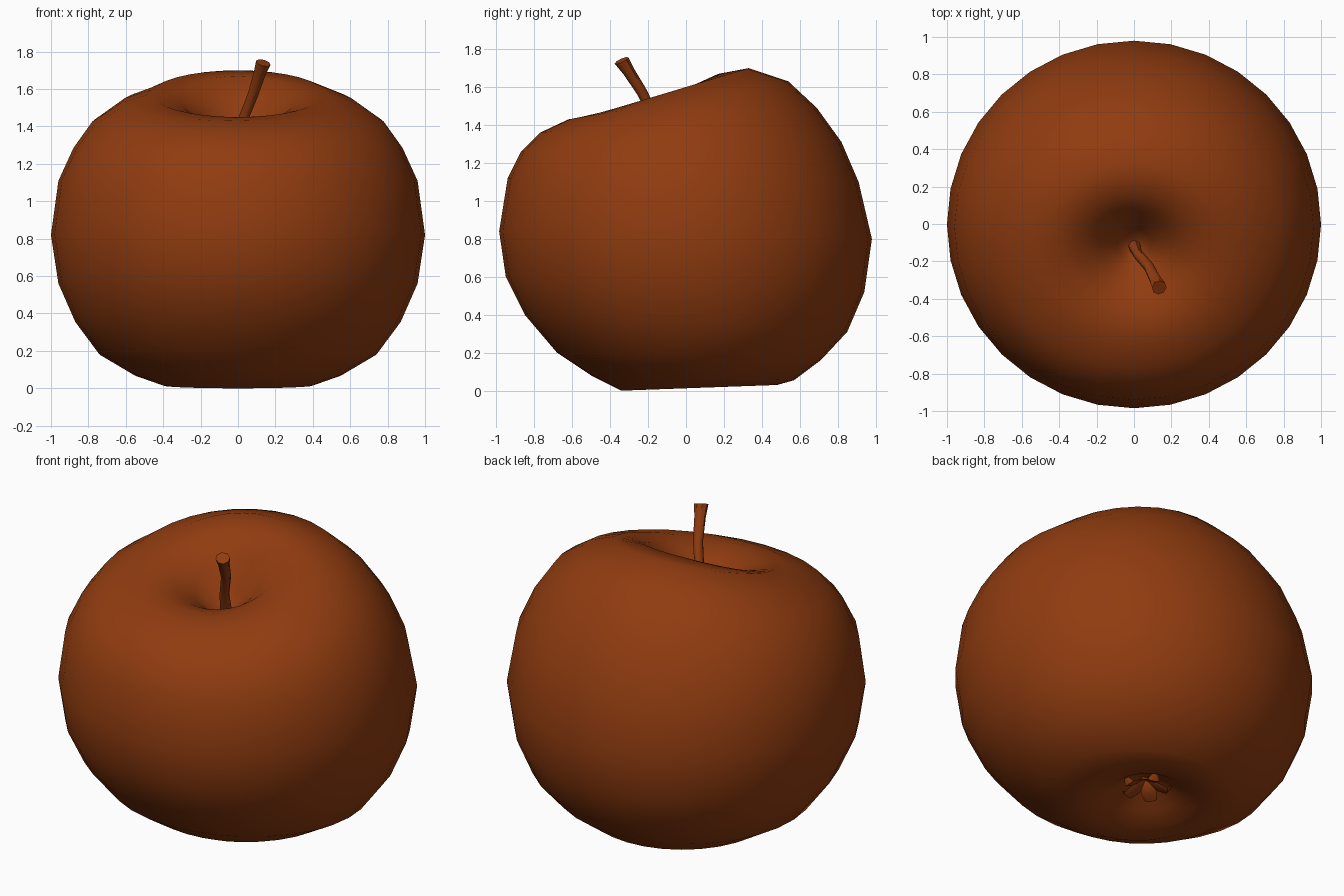
import bpy
import bmesh
import math
from mathutils import Vector

# Remove the default object
default_cube = bpy.data.objects.get("Cube")
if default_cube:
    bpy.data.objects.remove(default_cube, do_unlink=True)

# One warm brown skin colour for the whole fruit
brown = bpy.data.materials.new("warm_brown")
brown.use_nodes = True
colour = (0.28, 0.045, 0.005, 1)
brown.diffuse_color = colour
shader = brown.node_tree.nodes["Principled BSDF"]
shader.inputs["Base Color"].default_value = colour
shader.inputs["Roughness"].default_value = 0.8


def ellipse(centre, side, depth, segments):
    """Points of a ring spanned by two half axes."""
    angles = [math.tau * index / segments for index in range(segments)]
    return [centre + side * math.cos(a) + depth * math.sin(a) for a in angles]


def finish(name, mesh_builder, sharp_angle):
    """Turn a bmesh into a smooth shaded, coloured object."""
    bmesh.ops.recalc_face_normals(mesh_builder, faces=mesh_builder.faces)
    mesh = bpy.data.meshes.new(name)
    mesh_builder.to_mesh(mesh)
    mesh_builder.free()
    mesh.materials.append(brown)
    part = bpy.data.objects.new(name, mesh)
    bpy.context.collection.objects.link(part)
    bpy.ops.object.select_all(action="DESELECT")
    part.select_set(True)
    bpy.context.view_layer.objects.active = part
    bpy.ops.object.shade_smooth_by_angle(angle=math.radians(sharp_angle))
    return part


def loft(name, rings, sharp_angle):
    """Skin a stack of rings and close both ends."""
    builder = bmesh.new()
    loops = [[builder.verts.new(point) for point in ring] for ring in rings]
    for lower, upper in zip(loops, loops[1:]):
        for index in range(len(lower)):
            following = (index + 1) % len(lower)
            builder.faces.new((lower[index], lower[following],
                               upper[following], upper[index]))
    builder.faces.new(loops[0])
    builder.faces.new(loops[-1])
    return finish(name, builder, sharp_angle)


# Fruit body: tilted rings given as front y, front z, back y, back z, half width
sections = [
    (.09, .16, .11, .16, .01),
    (0, .13, .2, .13, .1),
    (-.1, .06, .3, .07, .2),
    (-.22, .015, .4, .04, .31),
    (-.34, 0, .48, .03, .4),
    (-.5, .08, .57, .055, .55),
    (-.68, .2, .71, .16, .74),
    (-.85, .4, .85, .31, .87),
    (-.95, .6, .94, .52, .96),
    (-.985, .84, .98, .8, 1),
    (-.94, 1.12, .91, 1.1, .96),
    (-.87, 1.26, .82, 1.31, .88),
    (-.77, 1.36, .69, 1.49, .78),
    (-.62, 1.43, .54, 1.63, .62),
    (-.5, 1.45, .33, 1.7, .46),
    (-.38, 1.42, .17, 1.67, .31),
    (-.27, 1.36, .07, 1.55, .19),
    (-.2, 1.3, -.02, 1.4, .09),
    (-.12, 1.28, -.1, 1.28, .01),
]
body_rings = []
for front_y, front_z, back_y, back_z, half_width in sections:
    front = Vector((0, front_y, front_z))
    back = Vector((0, back_y, back_z))
    body_rings.append(ellipse((front + back) / 2, Vector((half_width, 0, 0)),
                              (back - front) / 2, 32))
loft("fruit_body", body_rings, 80)

# Stem: a thin leaning stalk that swells at its cut tip
stem_path = [
    (Vector((0, -.11, 1.26)), .035),
    (Vector((.02, -.16, 1.42)), .027),
    (Vector((.08, -.23, 1.57)), .028),
    (Vector((.115, -.3, 1.68)), .032),
    (Vector((.135, -.34, 1.74)), .04),
]
lean = (stem_path[-1][0] - stem_path[0][0]).normalized()
across = lean.cross(Vector((0, 1, 0))).normalized()
away = lean.cross(across)
loft("stem", [ellipse(centre, across * radius, away * radius, 8)
              for centre, radius in stem_path], 45)

# Dried calyx: five curled sepals inside the bottom dimple
sepal_count = 5
sepal_root = Vector((0, .1, .15))
sepal_steps = [(.01, .0, .03), (.07, -.05, .045), (.12, -.07, .035), (.15, -.03, .006)]
for number in range(sepal_count):
    turn = math.tau * number / sepal_count
    outward = Vector((math.cos(turn), math.sin(turn), 0))
    sideways = Vector((-math.sin(turn), math.cos(turn), 0))
    upright = Vector((0, 0, .008))
    sepal_rings = [ellipse(sepal_root + outward * reach + Vector((0, 0, drop)),
                           sideways * width, upright, 6)
                   for reach, drop, width in sepal_steps]
    loft(f"sepal_{number + 1}", sepal_rings, 60)
